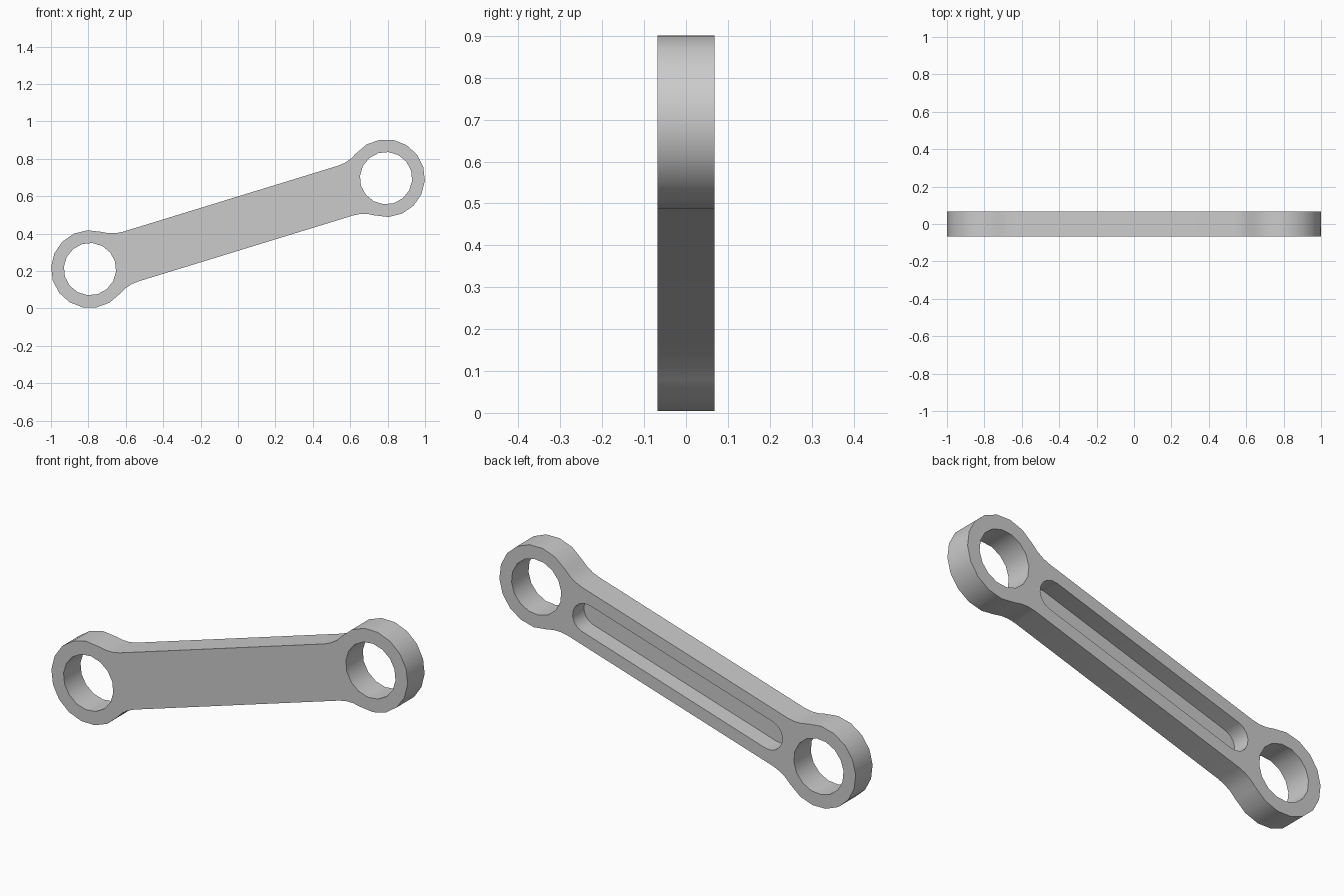
import bpy
import bmesh
from math import acos, cos, sin, pi, radians, sqrt

if "Cube" in bpy.data.objects:
    bpy.data.objects.remove(bpy.data.objects["Cube"], do_unlink=True)

TILT = radians(17.07)    # slope of the arm
REACH = 0.828            # middle to eye centre
EYE_R, BORE_R = 0.208, 0.14
HALF_W = 0.139           # half width of the bar
FILLET = 0.2
THICK = 0.068            # half thickness
MID_Z = 0.453

steel = bpy.data.materials.new("grey steel")
steel.use_nodes = True
GREY = (0.6, 0.6, 0.6, 1)
steel.diffuse_color = GREY
steel.node_tree.nodes["Principled BSDF"].inputs["Base Color"].default_value = GREY


def arc(cx, cz, r, start, end, steps):
    return [(cx + r * cos(start + (end - start) * i / steps),
             cz + r * sin(start + (end - start) * i / steps)) for i in range(steps + 1)]


def prism(name, outline, y0, y1):
    """Extrude a closed arm-aligned outline from y0 to y1, tilted into place."""
    bm = bmesh.new()
    verts = [bm.verts.new((u * cos(TILT) - v * sin(TILT), y0,
                           u * sin(TILT) + v * cos(TILT) + MID_Z)) for u, v in outline]
    face = bm.faces.new(verts)
    ext = bmesh.ops.extrude_face_region(bm, geom=[face])
    moved = [g for g in ext["geom"] if isinstance(g, bmesh.types.BMVert)]
    bmesh.ops.translate(bm, verts=moved, vec=(0, y1 - y0, 0))
    bmesh.ops.recalc_face_normals(bm, faces=bm.faces)
    mesh = bpy.data.meshes.new(name)
    bm.to_mesh(mesh)
    bm.free()
    mesh.materials.append(steel)
    obj = bpy.data.objects.new(name, mesh)
    bpy.context.collection.objects.link(obj)
    return obj


# Link body: two round eyes blended into a straight bar by fillets
dx = sqrt((EYE_R + FILLET) ** 2 - (HALF_W + FILLET) ** 2)
touch = acos(dx / (EYE_R + FILLET))
fx, fz = REACH - dx, HALF_W + FILLET
half = arc(fx, -fz, FILLET, pi / 2, touch, 3)[:-1]
half += arc(REACH, 0, EYE_R, touch - pi, pi - touch, 12)
half += arc(fx, fz, FILLET, -touch, -pi / 2, 3)[1:]
body = prism("link_body", half + [(-u, -v) for u, v in half], -THICK, THICK)

# Bores through both eyes and a round-ended pocket in the back
cutters = [prism("bore_cutter", arc(s * REACH, 0, BORE_R, 0, 2 * pi, 16)[:-1], -0.2, 0.2)
           for s in (-1, 1)]
end = arc(0.537, 0, 0.075, -pi / 2, pi / 2, 8)
cutters.append(prism("pocket_cutter", end + [(-u, -v) for u, v in end], THICK - 0.09, 0.2))

bpy.ops.object.select_all(action="DESELECT")
body.select_set(True)
bpy.context.view_layer.objects.active = body
for cutter in cutters:
    cutter.hide_render = True
    cut = body.modifiers.new("cut", "BOOLEAN")
    cut.operation = "DIFFERENCE"
    cut.solver = "EXACT"
    cut.object = cutter
    bpy.ops.object.modifier_apply(modifier=cut.name)
    bpy.data.objects.remove(cutter, do_unlink=True)

bpy.ops.object.shade_smooth_by_angle(angle=radians(35))
